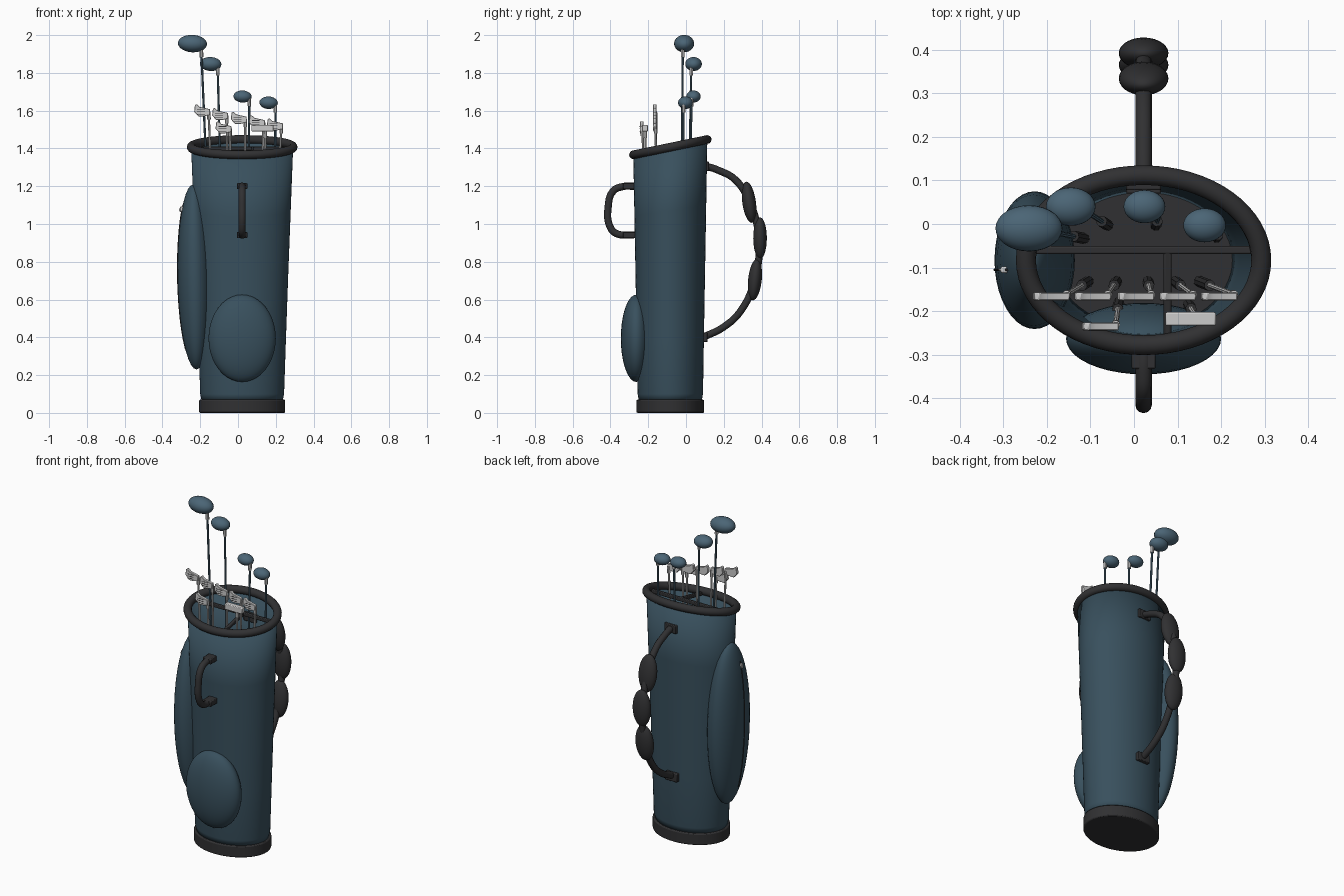
import bpy, bmesh, math
from mathutils import Vector

if "Cube" in bpy.data.objects:
    bpy.data.objects.remove(bpy.data.objects["Cube"])

CX, CY = 0.022, -0.083          # bag axis


def mat(name, r, g, b):
    m = bpy.data.materials.new(name)
    m.diffuse_color = (r, g, b, 1)
    m.use_nodes = True
    m.node_tree.nodes["Principled BSDF"].inputs["Base Color"].default_value = m.diffuse_color
    return m


BLUE = mat("blue_fabric", 0.04, 0.08, 0.11)
HEAD = mat("blue_head", 0.07, 0.13, 0.18)
DARK = mat("dark_rubber", 0.03, 0.03, 0.032)
STEEL = mat("steel", 0.6, 0.6, 0.6)


def finish(o, name, m, angle=40):
    o.name = name
    o.data.materials.clear()
    o.data.materials.append(m)
    bpy.ops.object.select_all(action='DESELECT')
    o.select_set(True)
    bpy.context.view_layer.objects.active = o
    bpy.ops.object.shade_smooth_by_angle(angle=math.radians(angle))
    return o


def from_bmesh(bm, name, m):
    bmesh.ops.recalc_face_normals(bm, faces=bm.faces)
    me = bpy.data.meshes.new(name)
    bm.to_mesh(me)
    bm.free()
    o = bpy.data.objects.new(name, me)
    bpy.context.collection.objects.link(o)
    return finish(o, name, m)


def ellipsoid(name, loc, size, m, rot=(0, 0, 0), seg=40):
    bpy.ops.mesh.primitive_uv_sphere_add(segments=seg, ring_count=seg // 2, location=loc, rotation=rot)
    o = bpy.context.object
    o.scale = size
    return finish(o, name, m)


def box(name, loc, size, m, bevel=0.004, rot=(0, 0, 0)):
    bpy.ops.mesh.primitive_cube_add(size=1, location=loc, rotation=rot)
    o = bpy.context.object
    o.scale = size
    bpy.ops.object.transform_apply(location=False, rotation=False, scale=True)
    if bevel:
        b = o.modifiers.new("bevel", 'BEVEL')
        b.width, b.segments = bevel, 2
    return finish(o, name, m)


def tube(name, pts, r, m, cyclic=False, smooth=True, res=4):
    c = bpy.data.curves.new(name, 'CURVE')
    c.dimensions = '3D'
    c.bevel_depth, c.bevel_resolution, c.use_fill_caps = r, res, True
    if smooth:
        s = c.splines.new('BEZIER')
        s.bezier_points.add(len(pts) - 1)
        for bp, p in zip(s.bezier_points, pts):
            bp.co = p
            bp.handle_left_type = bp.handle_right_type = 'AUTO'
        s.resolution_u = 6
    else:
        s = c.splines.new('POLY')
        s.points.add(len(pts) - 1)
        for sp, p in zip(s.points, pts):
            sp.co = (*p, 1)
    s.use_cyclic_u = cyclic
    o = bpy.data.objects.new(name, c)
    bpy.context.collection.objects.link(o)
    bpy.ops.object.select_all(action='DESELECT')
    o.select_set(True)
    bpy.context.view_layer.objects.active = o
    bpy.ops.object.convert(target='MESH')
    return finish(bpy.context.object, name, m)


def rim_z(y):
    return 1.407 + 0.207 * (y - CY)


# Bag body: tapered elliptical tube with slanted open top
N = 64
bm = bmesh.new()
rings = []
for t, rx, ry in [(0, .214, .166), (.03, .222, .173), (.25, .232, .178), (.5, .244, .184),
                  (.75, .257, .190), (1, .270, .196)]:
    ring = []
    for i in range(N):
        a = 2 * math.pi * i / N
        y = CY + ry * math.sin(a)
        ring.append(bm.verts.new((CX + rx * math.cos(a), y, 0.06 + t * (rim_z(y) - 0.06))))
    rings.append(ring)
for a, b in zip(rings, rings[1:]):
    for i in range(N):
        j = (i + 1) % N
        bm.faces.new((a[i], a[j], b[j], b[i]))
body = from_bmesh(bm, "bag_body", BLUE)
sol = body.modifiers.new("wall", 'SOLIDIFY')
sol.thickness, sol.offset = 0.012, -1

# Base cup, top rim and dividers
bpy.ops.mesh.primitive_cylinder_add(vertices=N, radius=1, depth=0.07, location=(CX, CY, 0.035))
base = bpy.context.object
base.scale = (0.228, 0.179, 1)
bpy.ops.object.transform_apply(location=False, rotation=False, scale=True)
bv = base.modifiers.new("bevel", 'BEVEL')
bv.width, bv.segments = 0.006, 2
finish(base, "base_cup", DARK)
rim = []
for i in range(N):
    a = 2 * math.pi * i / N
    y = CY + 0.195 * math.sin(a)
    rim.append((CX + 0.27 * math.cos(a), y, rim_z(y)))
tube("top_rim", rim, 0.023, DARK, cyclic=True, smooth=False, res=5)
box("divider_long", (CX, -0.06, rim_z(-0.06) - 0.012), (0.53, 0.018, 0.022), DARK)
box("divider_short", (0.077, -0.16, rim_z(-0.16) - 0.012), (0.018, 0.2, 0.022), DARK, rot=(math.atan(0.207), 0, 0))

# Pockets
ellipsoid("front_pocket", (CX, -0.263, 0.395), (0.178, 0.082, 0.231), BLUE)
ellipsoid("side_pocket", (-0.228, CY, 0.72), (0.092, 0.158, 0.49), BLUE, rot=(0, math.radians(-1), 0))

# Side pocket zipper with pull
zip_pts = []
for i in range(11):
    a = math.radians(-52 + 104 * i / 10)
    zip_pts.append((-0.228 - 0.0915 * math.cos(a) - 0.0085 * math.sin(a), -0.105, 0.72 + 0.487 * math.sin(a)))
tube("zipper", zip_pts, 0.003, DARK, res=2)
box("zipper_slider", (-0.296, -0.105, 1.08), (0.02, 0.014, 0.024), STEEL, 0.003)
bpy.ops.mesh.primitive_torus_add(major_radius=0.011, minor_radius=0.0025, major_segments=20, minor_segments=8,
                                 location=(-0.298, -0.105, 1.075), rotation=(math.pi / 2, 0, 0))
finish(bpy.context.object, "zipper_ring", STEEL)

# Front handle
handle = [(-.275, 1.2), (-.335, 1.198), (-.385, 1.175), (-.412, 1.09), (-.402, .985), (-.37, .95), (-.275, .942)]
tube("front_handle", [(CX, y, z) for y, z in handle], 0.019, DARK)
for z in (1.2, 0.942):
    box("handle_mount", (CX, -0.3, z), (0.055, 0.065, 0.032), DARK)

# Back shoulder strap with pads
strap = [(.095, 1.31), (.17, 1.285), (.26, 1.235), (.335, 1.12), (.385, .93), (.365, .71), (.29, .54), (.2, .455), (.09, .4)]
tube("shoulder_strap", [(CX, y, z) for y, z in strap], 0.019, DARK)
for y, z, tilt in ((.334, 1.115, 8), (.392, .925, 0), (.365, .705, -6)):
    ellipsoid("strap_pad", (CX, y, z), (0.057, 0.036, 0.11), DARK, rot=(math.radians(tilt), 0, 0), seg=28)
for y, z in ((.1, 1.305), (.092, .4)):
    box("strap_mount", (CX, y, z), (0.08, 0.045, 0.05), DARK)


def shaft(kind, foot, top, m, r):
    foot, top = Vector(foot), Vector(top)
    tube(kind + "_shaft", [foot, top], r, m, smooth=False, res=2)
    tube(kind + "_grip", [foot, foot.lerp(top, 0.3)], 0.013, DARK, smooth=False, res=2)
    tube(kind + "_hosel", [top.lerp(foot, 0.028), top], r + 0.004, STEEL, smooth=False, res=2)


# Woods: head centre, head size, shaft top, grip foot
for c, s, top, foot in [
        ((-.241, -.01, 1.955), (.077, .053, .046), (-.195, -.017, 1.935), (-.115, -.033)),
        ((-.145, .04, 1.847), (.057, .044, .037), (-.108, .028, 1.835), (-.06, -.003)),
        ((.024, .04, 1.675), (.048, .038, .032), (.06, .03, 1.668), (.05, -.003)),
        ((.162, -.003, 1.642), (.049, .039, .033), (.198, -.012, 1.635), (.19, -.03))]:
    ellipsoid("wood_head", c, s, HEAD, rot=(0, math.radians(3), 0), seg=28)
    shaft("wood", (*foot, 0.08), top, HEAD, 0.006)

# Irons: extruded blade profile with face grooves
BLADE = [(.042, -.022), (.042, .008), (-.012, .02), (-.028, .034), (-.038, .03), (-.042, -.005), (-.02, -.03), (.01, -.03)]
for x, y, z, foot in [(-.19, -.166, 1.6, (-.105, -.132)), (-.095, -.166, 1.58, (-.04, -.132)),
                      (.004, -.166, 1.56, (.032, -.132)), (.1, -.166, 1.542, (.095, -.132)),
                      (.195, -.166, 1.525, (.15, -.132)), (-.077, -.235, 1.51, (-.035, -.18))]:
    bm = bmesh.new()
    f = bm.faces.new([bm.verts.new((x + px, y - 0.009, z + pz)) for px, pz in BLADE])
    ext = bmesh.ops.extrude_face_region(bm, geom=[f])["geom"]
    bmesh.ops.translate(bm, vec=(0, 0.018, 0), verts=[v for v in ext if isinstance(v, bmesh.types.BMVert)])
    blade = from_bmesh(bm, "iron_blade", STEEL)
    b = blade.modifiers.new("bevel", 'BEVEL')
    b.width, b.segments = 0.002, 1
    for k in range(3):
        box("iron_groove", (x - 0.006, y - 0.009, z - 0.018 + k * 0.012), (0.042, 0.002, 0.003), DARK, 0)
    shaft("iron", (*foot, 0.08), (x + 0.035, y + 0.004, z - 0.005), STEEL, 0.006)

# Putter
box("putter_head", (0.13, -0.218, 1.507), (0.116, 0.031, 0.036), STEEL)
shaft("putter", (0.125, -0.185, 0.08), (0.145, -0.216, 1.495), STEEL, 0.006)
